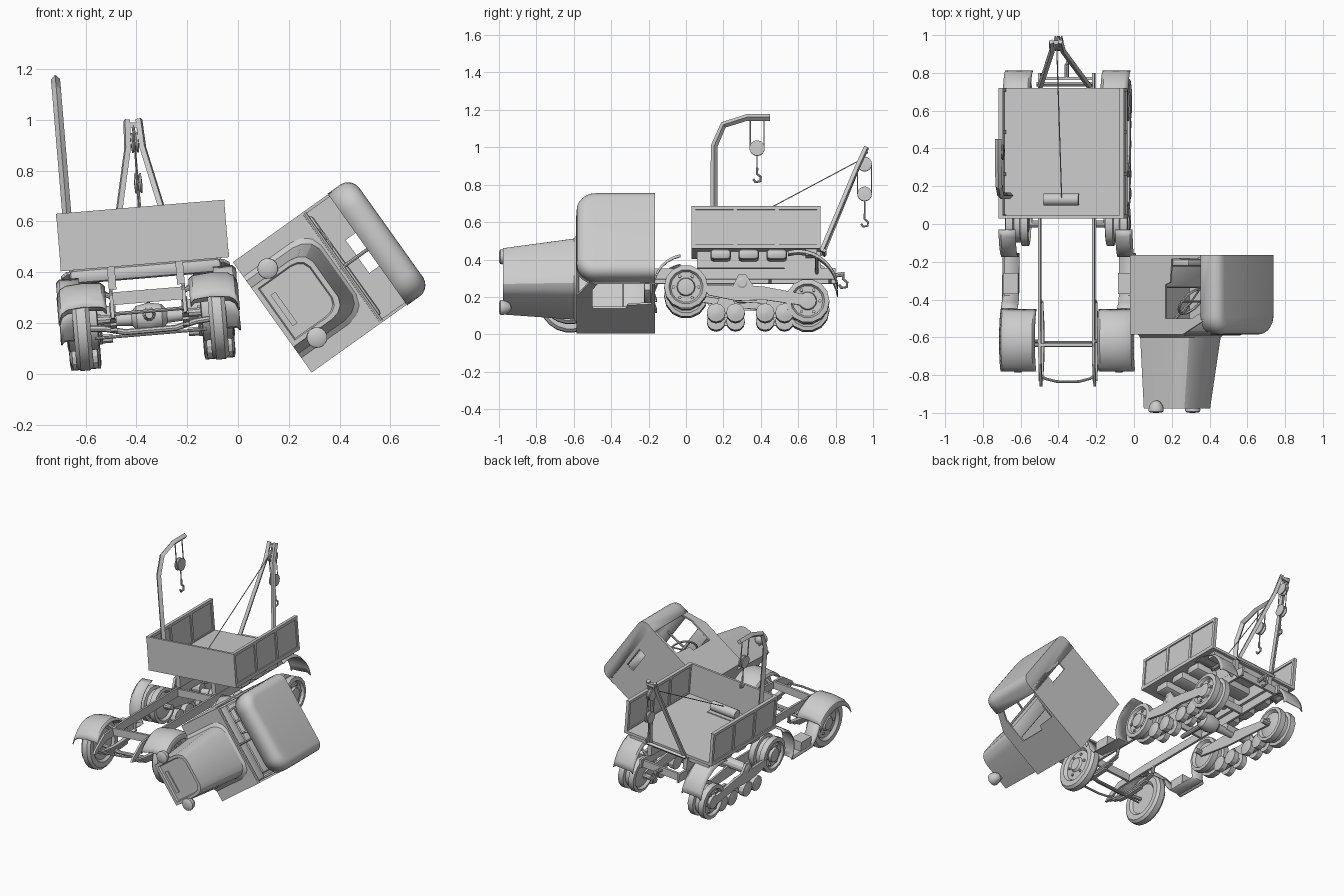
import bpy, bmesh
from math import sin, cos, pi, radians
from mathutils import Matrix, Vector

if "Cube" in bpy.data.objects:
    bpy.data.objects.remove(bpy.data.objects["Cube"])

# Two tilted frames: the chassis and the cab lying beside it
TRUCK = Matrix.Translation((-0.333, 0, 0.033)) @ Matrix.Rotation(radians(-4.8), 4, 'Y')
CAB = Matrix.Translation((0.135, 0, 0.2225)) @ Matrix.Rotation(radians(54.5), 4, 'Y')
F = TRUCK

def finish(name, bm):
    bmesh.ops.recalc_face_normals(bm, faces=bm.faces)
    me = bpy.data.meshes.new(name)
    bm.to_mesh(me)
    bm.free()
    ob = bpy.data.objects.new(name, me)
    bpy.context.collection.objects.link(ob)
    ob.matrix_world = F
    return ob

def box(name, x0, x1, y0, y1, z0, z1, bevel=0):
    bm = bmesh.new()
    m = Matrix.Translation(((x0+x1)/2, (y0+y1)/2, (z0+z1)/2)) @ Matrix.Diagonal((abs(x1-x0), y1-y0, z1-z0, 1))
    bmesh.ops.create_cube(bm, size=1, matrix=m)
    if bevel:
        bmesh.ops.bevel(bm, geom=bm.edges[:], offset=bevel, segments=2, affect='EDGES', profile=0.5)
    return finish(name, bm)

def loft(name, rings, caps=True):
    bm = bmesh.new()
    vs = [[bm.verts.new(p) for p in r] for r in rings]
    n = len(vs[0])
    for a, b in zip(vs, vs[1:]):
        for i in range(n):
            bm.faces.new((a[i], a[(i+1) % n], b[(i+1) % n], b[i]))
    if caps:
        bm.faces.new(vs[0])
        bm.faces.new(vs[-1])
    return finish(name, bm)

def plate(name, pts, x0, x1):
    """Side profile in (y, z), extruded across x."""
    return loft(name, [[(x, y, z) for y, z in pts] for x in (x0, x1)])

def lathe(name, c, prof, segs=20, axis='X', flip=1):
    """Profile of (offset along axis, radius)."""
    rings = []
    for o, r in prof:
        ring = []
        for k in range(segs):
            a, b = r*cos(2*pi*k/segs), r*sin(2*pi*k/segs)
            p = (o*flip, a, b) if axis == 'X' else (a, o, b)
            ring.append(Vector(c) + Vector(p))
        rings.append(ring)
    return loft(name, rings)

def tube(name, pts, r, res=2, cyclic=False):
    cu = bpy.data.curves.new(name, 'CURVE')
    cu.dimensions = '3D'
    cu.bevel_depth, cu.bevel_resolution, cu.use_fill_caps = r, res, True
    sp = cu.splines.new('POLY')
    sp.points.add(len(pts)-1)
    for p, q in zip(sp.points, pts):
        p.co = (*q, 1)
    sp.use_cyclic_u = cyclic
    tmp = bpy.data.objects.new(name, cu)
    bpy.context.collection.objects.link(tmp)
    me = bpy.data.meshes.new_from_object(tmp.evaluated_get(bpy.context.evaluated_depsgraph_get()))
    bpy.data.objects.remove(tmp)
    ob = bpy.data.objects.new(name, me)
    bpy.context.collection.objects.link(ob)
    ob.matrix_world = F

def strip(name, path, xs, drops, t=0.006):
    """Crowned fender swept along a (y, z) path."""
    bm = bmesh.new()
    rows = [[bm.verts.new((x, y, z-d)) for x, d in zip(xs, drops)] for y, z in path]
    for a, b in zip(rows, rows[1:]):
        for i in range(len(xs)-1):
            bm.faces.new((a[i], a[i+1], b[i+1], b[i]))
    ob = finish(name, bm)
    ob.modifiers.new('thick', 'SOLIDIFY').thickness = t

def arc(cy, cz, r, a0, a1, n=10):
    return [(cy+r*cos(radians(a0+(a1-a0)*i/n)), cz+r*sin(radians(a0+(a1-a0)*i/n))) for i in range(n+1)]

def pulley(name, x, y, z, r):
    lathe(name, (x, y, z), [(-.016, .008), (-.014, r), (-.008, r), (0, r*.75), (.008, r), (.014, r), (.016, .008)], 16)

def hook(name, x, y, z, s=1):
    tube(name, [(x, y+a*s, z+b*s) for a, b in ((0, 0), (0, -.03), (.018, -.045), (.016, -.066), (-.008, -.07), (-.018, -.055))], .006*s)

# Cargo bed: floor, front wall, panelled sides, cross beams
box('bed_floor', -.33, .33, .03, .72, .40, .418)
box('bed_front_wall', -.332, .332, .03, .045, .40, .627)
for i in range(3):
    box('bed_cross_beam', -.30, .30, .13+.15*i, .24+.15*i, .345, .40, .018)
box('bed_rear_beam', -.30, .30, .64, .70, .365, .40)
for s in (-1, 1):
    box('bed_sill', s*.12, s*.15, .06, .72, .31, .40)
    box('bed_side_panel', s*.318, s*.325, .04, .72, .41, .62)
    box('bed_side_bottom_rail', s*.310, s*.333, .03, .72, .40, .425)
    box('bed_side_top_rail', s*.310, s*.333, .03, .72, .608, .627)
    for k in range(4):
        y = .03 + k*.2233
        box('bed_side_post', s*.311, s*.332, y, y+.02, .42, .61)

# Chassis rails and cross members
for s in (-1, 1):
    plate('chassis_rail', [(-.86, .20), (-.84, .225), (-.74, .29), (-.5, .305), (.80, .31), (.80, .25), (-.5, .25), (-.72, .245), (-.84, .195)], s*.136, s*.15)
    # front leaf spring and shackles
    for k, l in enumerate((.21, .16, .11)):
        p = [(-.62+l*t/4, .205-.014*k-.025*(1-(l*t/4/.21)**2)) for t in range(-4, 5)]
        plate('front_leaf_spring', p + [(y, z-.011) for y, z in p[::-1]], s*.13, s*.156)
    tube('spring_shackle', [(s*.144, -.41, .205), (s*.144, -.40, .26)], .01)
for y in (-.64, .06, .45, .77):
    box('chassis_cross_member', -.14, .14, y-.008, y+.008, .25, .30)
tube('front_bumper_bar', [(x, -.80-.035*(1-(x/.145)**4), .215) for x in (-.145, -.12, -.06, 0, .06, .12, .145)], .007)
# Driven rear axle housing between the bogies
lathe('drive_axle_housing', (0, .30, .19), [(-.20, .02), (-.07, .028), (-.05, .05), (0, .06), (.05, .05), (.07, .028), (.20, .02)], 14)
lathe('drive_shaft', (0, .15, .2), [(-.10, .015), (.08, .018), (.13, .04)], 10, 'Y')
hook('tow_hook', 0, .84, .30, 1.2)
tube('tow_bar', [(0, .77, .28), (0, .845, .29)], .012)

# Front axle and steering
tube('front_axle', [(-.24, -.635, .165), (-.18, -.64, .16), (-.1, -.64, .14), (.1, -.64, .14), (.18, -.64, .16), (.24, -.635, .165)], .012)
tube('tie_rod', [(-.22, -.625, .125), (.22, -.625, .125)], .006)

for s in (-1, 1):
    # Front wheel
    lathe('front_wheel', (s*.268, -.62, .165), [(-.02, .01), (-.02, .10), (-.034, .115), (-.034, .15), (-.018, .165), (.018, .165),
          (.034, .15), (.034, .115), (.016, .10), (.022, .05), (.036, .04), (.036, .01)], 22, 'X', s)
    for k in range(6):
        lathe('wheel_bolt', (s*.285, -.62+.07*cos(k*pi/3), .165+.07*sin(k*pi/3)), [(-.012, .008), (.012, .008)], 6)
    # Fenders and running board
    xs = [s*v for v in (.165, .18, .25, .32, .345, .358)]
    strip('front_fender', arc(-.62, .16, .187, 150, 25, 12), xs, (.02, .006, 0, .006, .02, .05))
    xs = [s*v for v in (.265, .34, .352)]
    strip('running_board', [(-.45, .24), (-.42, .17), (-.38, .125), (-.18, .12)] + arc(0, .195, .17, 205, 100, 8), xs, (0, 0, .012))
    strip('rear_fender', arc(.60, .18, .216, 105, 8, 10), [s*v for v in (.185, .20, .31, .333)], (.015, 0, 0, .015))
    box('tool_box', s*.265, s*.345, -.37, -.26, .125, .19)
    tube('fender_stay', [(s*.14, -.62, .28), (s*.25, -.62, .338)], .009)
    tube('rear_fender_stay', [(s*.14, .70, .28), (s*.26, .70, .36)], .009)
    # Track drive wheel and rear idler, twin rims
    for nm, y, z, r in (('drive_wheel', 0, .195, .117), ('rear_track_wheel', .65, .12, .117)):
        lathe(nm, (s*.265, y, z), [(-.062, .02), (-.045, .085), (-.062, r-.02), (-.058, r), (-.02, r), (-.015, r-.02), (.015, r-.02), (.02, r), (.058, r),
              (.062, r-.025), (.045, r-.035), (.045, .05), (.062, .045), (.066, .015)], 14, 'X', s)
        lathe(nm + '_axle', (s*.23, y, z), [(-.08, .018), (.10, .018)], 10, 'X', s)
        for k in range(6):
            lathe('rim_bolt', (s*.312, y+.066*cos(k*pi/3), z+.066*sin(k*pi/3)), [(-.008, .009), (.008, .009)], 6)
    # Bogie beam, pivot and small road wheels
    plate('bogie_beam', [(.09, .20), (.12, .15), (.27, .12), (.42, .125), (.66, .09), (.70, .12), (.66, .15), (.42, .195), (.36, .20), (.32, .26), (.28, .26), (.25, .20), (.14, .205)], s*.312, s*.328)
    plate('inner_bogie_beam', [(.0, .22), (.0, .17), (.27, .125), (.66, .10), (.66, .15), (.36, .20), (.28, .22)], s*.19, s*.202)
    lathe('bogie_pivot', (s*.26, .30, .215), [(-.13, .033), (.065, .033), (.073, .02)], 12, 'X', s)
    for y in (.213, .475):
        plate('bogie_arm', [(y-.07, .06), (y-.055, .035), (y+.055, .035), (y+.07, .06), (y+.03, .15), (y-.03, .15)], s*.258, s*.274)
        for d in (-.052, .052):
            lathe('road_wheel', (s*.266, y+d, .057), [(-.055, .012), (-.05, .05), (-.014, .05), (-.012, .02), (.012, .02), (.014, .05), (.05, .05), (.055, .03), (.06, .012)], 12, 'X', s)

# Winch and its cable
box('winch_plate', -.12, .085, .085, .175, .418, .424)
lathe('winch_drum', (-.015, .13, .452), [(-.095, .01), (-.093, .032), (.093, .032), (.095, .01)], 14)
tube('winch_cable', [(-.01, .13, .475), (0, .955, .915)], .003, 1)

# Rear A-frame crane
for s in (-1, 1):
    tube('rear_crane_leg', [(s*.132, .725, .40), (s*.03, .915, .86), (s*.024, .965, .97)], .015, 0)
box('rear_crane_head', -.03, .03, .95, .972, .94, .96)
tube('rear_crane_foot', [(-.15, .74, .405), (.15, .74, .405)], .012, 0)
pulley('rear_upper_pulley', 0, .955, .88, .039)
pulley('rear_lower_pulley', 0, .955, .72, .039)
tube('rear_pulley_hanger', [(0, .955, .95), (0, .955, .88)], .006)
for y in (.918, .992):
    tube('rear_hoist_rope', [(0, y, .88), (0, y, .72)], .003, 1)
tube('rear_hook_rope', [(0, .955, .72), (0, .955, .61)], .004, 1)
hook('rear_hook', 0, .955, .615)

# Left jib crane
X = -.29
tube('jib_crane_post', [(X, .15, .41), (X, .15, 1.0), (X, .20, 1.115), (X, .325, 1.155), (X, .45, 1.155)], .018, 0)
pulley('jib_pulley', X, .38, .99, .041)
for y in (.343, .417):
    tube('jib_rope', [(X, y, 1.15), (X, y, .99)], .004, 1)
tube('jib_hook_rope', [(X, .38, .99), (X, .38, .88)], .004, 1)
hook('jib_hook', X, .38, .885, 1.1)

# Cab walls
F = CAB
for s in (-1, 1):
    plate('cab_side', [(-.585, 0), (-.165, 0), (-.165, .5), (-.18, .5), (-.185, .27), (-.31, .26), (-.32, .23), (-.50, .23), (-.50, .40), (-.46, .48), (-.51, .48), (-.585, .34)], s*.255, s*.267)
    box('rear_wall_side', s*.08, s*.267, -.175, -.165, 0, .49)
box('rear_wall_lower', -.08, .08, -.175, -.165, 0, .412)
box('rear_wall_upper', -.08, .08, -.175, -.165, .467, .49)
box('cowl_front_wall', -.265, .265, -.585, -.572, 0, .335)
box('dashboard', -.255, .255, -.575, -.50, .25, .34, .012)
box('cab_floor', -.26, .26, -.58, -.17, 0, .012)
box('seat_cushion', -.24, .24, -.34, -.19, .10, .20, .02)
box('seat_back', -.24, .24, -.225, -.185, .19, .36, .015)
tube('windscreen_divider', [(0, -.58, .33), (0, -.565, .49)], .007)
tube('windscreen_sill', [(-.26, -.58, .34), (.26, -.58, .34)], .009)

# Rounded cab roof
bm = bmesh.new()
bmesh.ops.create_cube(bm, size=1, matrix=Matrix.Translation((0, -.375, .5175)) @ Matrix.Diagonal((.54, .42, .115, 1)))
bmesh.ops.bevel(bm, geom=[e for e in bm.edges if all(v.co.y < -.5 for v in e.verts) and abs(e.verts[0].co.z-e.verts[1].co.z) > .1],
                offset=.10, segments=6, affect='EDGES', profile=.5)
bmesh.ops.bevel(bm, geom=[e for e in bm.edges if all(v.co.z > .57 for v in e.verts) and not all(v.co.y > -.18 for v in e.verts)],
                offset=.055, segments=5, affect='EDGES', profile=.5)
# open below, and behind where the rear wall window sits
bmesh.ops.delete(bm, geom=[f for f in bm.faces if f.normal.z < -.9], context='FACES')
finish('cab_roof', bm).modifiers.new('thick', 'SOLIDIFY').thickness = .01

# Tapered hood with a radiator surround
SEC = [(-1, 0), (-1, .72), (-.95, .85), (-.82, .95), (-.6, 1), (.6, 1), (.82, .95), (.95, .85), (1, .72), (1, 0)]
def sec(y, hu, hw, w0=0):
    return [(u*hu, y, w0+w*(hw-w0)) for u, w in SEC]
loft('hood', [sec(-.575, .21, .33), sec(-.60, .176, .31), sec(-.978, .143, .258), sec(-.978, .125, .238, .02), sec(-.966, .12, .233, .025)])
box('radiator_slot', -.075, .075, -.974, -.955, .045, .068)
for s in (-1, 1):
    lathe('headlight', (s*.167, -.962, .097), [(-.038, .008), (-.036, .03), (-.03, .04), (-.02, .041), (0, .036), (.02, .022), (.028, .006)], 16, 'Y')
    tube('headlight_bracket', [(s*.13, -.95, .07), (s*.165, -.95, .08)], .009)

# Steering wheel, tilted towards the driver
c, tilt = Vector((-.13, -.41, .30)), Matrix.Rotation(radians(40), 3, 'X')
ring = [c + tilt @ Vector((.085*cos(k*pi/10), .085*sin(k*pi/10), 0)) for k in range(20)]
tube('steering_wheel', ring, .007, 1, True)
for k in (0, 5, 10, 15):
    tube('steering_spoke', [c, ring[k]], .005, 1)
tube('steering_column', [c, c + Vector((0, -.13, -.15))], .009)

# Smooth rounded parts, keep hard edges
meshes = [o for o in bpy.data.objects if o.type == 'MESH']
for o in meshes:
    o.select_set(True)
bpy.context.view_layer.objects.active = meshes[0]
bpy.ops.object.shade_smooth_by_angle(angle=radians(28))
